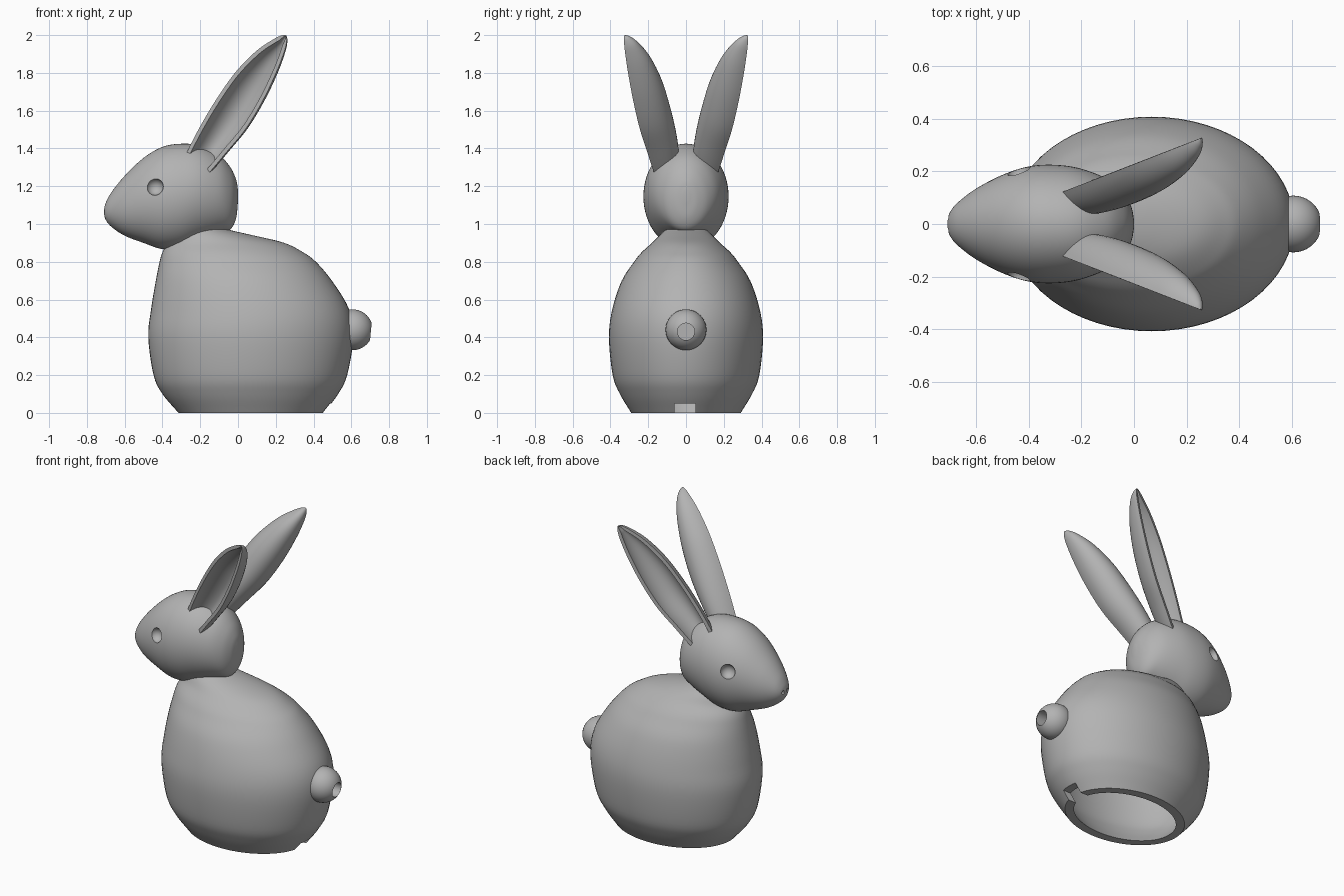
import bpy, bmesh, math
from mathutils import Vector

if "Cube" in bpy.data.objects:
    bpy.data.objects.remove(bpy.data.objects["Cube"])

grey = bpy.data.materials.new("plain grey")
grey.use_nodes = True
colour = (0.45, 0.45, 0.45, 1)
grey.diffuse_color = colour
grey.node_tree.nodes["Principled BSDF"].inputs["Base Color"].default_value = colour


def spline(keys, steps):
    """Smooth curve through the keys (Catmull-Rom)."""
    pts = [Vector(k) for k in keys]
    pts = [2 * pts[0] - pts[1]] + pts + [2 * pts[-1] - pts[-2]]
    out = []
    for a, b, c, d in zip(pts, pts[1:], pts[2:], pts[3:]):
        for i in range(steps):
            t = i / steps
            out.append(b + (c - a) * t / 2 + (2 * a - 5 * b + 4 * c - d) * t * t / 2
                       + (3 * b - a - 3 * c + d) * t ** 3 / 2)
    return out + [pts[-2]]


def ellipse(centre, a, b, n=64):
    angles = [2 * math.pi * i / n for i in range(n)]
    return [centre + a * math.cos(t) + b * math.sin(t) for t in angles]


def finish(bm, name):
    bmesh.ops.recalc_face_normals(bm, faces=bm.faces)
    mesh = bpy.data.meshes.new(name)
    bm.to_mesh(mesh)
    bm.free()
    mesh.materials.append(grey)
    obj = bpy.data.objects.new(name, mesh)
    bpy.context.collection.objects.link(obj)
    return obj


def loft(name, rings):
    """Skin closed rings and cap both ends."""
    bm = bmesh.new()
    rows = [[bm.verts.new(p) for p in ring] for ring in rings]
    n = len(rows[0])
    for r, s in zip(rows, rows[1:]):
        for i in range(n):
            j = (i + 1) % n
            bm.faces.new((r[i], r[j], s[j], s[i]))
    bm.faces.new(rows[0])
    bm.faces.new(rows[-1])
    return finish(bm, name)


def ball(name, centre, radius, scale=(1, 1, 1)):
    bm = bmesh.new()
    bmesh.ops.create_uvsphere(bm, u_segments=40, v_segments=24, radius=radius)
    bmesh.ops.scale(bm, vec=scale, verts=bm.verts)
    bmesh.ops.translate(bm, vec=centre, verts=bm.verts)
    return finish(bm, name)


def box(name, centre, size):
    bm = bmesh.new()
    bmesh.ops.create_cube(bm, size=1)
    bmesh.ops.scale(bm, vec=size, verts=bm.verts)
    bmesh.ops.translate(bm, vec=centre, verts=bm.verts)
    return finish(bm, name)


def activate(obj):
    bpy.ops.object.select_all(action='DESELECT')
    obj.select_set(True)
    bpy.context.view_layer.objects.active = obj


def carve(obj, cutters):
    activate(obj)
    for cutter in cutters:
        mod = obj.modifiers.new("carve", 'BOOLEAN')
        mod.operation, mod.solver, mod.object = 'DIFFERENCE', 'EXACT', cutter
        bpy.ops.object.modifier_apply(modifier=mod.name)
        bpy.data.objects.remove(cutter)


def smooth(obj, degrees=35):
    activate(obj)
    bpy.ops.object.shade_smooth_by_angle(angle=math.radians(degrees))


X, Y, Z = Vector((1, 0, 0)), Vector((0, 1, 0)), Vector((0, 0, 1))

# Body: height, front x, back x, half width
body_keys = [(0, -.315, .455, .29), (.1, -.4, .53, .35), (.2, -.447, .578, .388),
             (.4, -.475, .61, .408), (.55, -.46, .587, .39), (.7, -.435, .497, .34),
             (.8, -.415, .412, .275), (.85, -.4, .345, .235), (.9, -.375, .245, .18),
             (.94, -.36, .08, .14), (.97, -.345, -.05, .11), (.99, -.33, -.1, .1)]


def body_rings(keys, wall=0):
    return [ellipse(Vector(((f + b) / 2, 0, z)), X * ((b - f) / 2 - wall), Y * (w - wall))
            for z, f, b, w in spline(keys, 5)]


body = loft("body", body_rings(body_keys))
hollow = loft("hollow", [[p - Z * .01 for p in ring] for ring in body_rings(body_keys[:8], .06)])
cable_notch = box("cable_notch", (.45, -.005, 0), (.4, .11, .1))
carve(body, [hollow, cable_notch])
smooth(body)

# Head: x, top, bottom, half width
head_keys = [(-.71, 1.075, 1.055, .01), (-.7, 1.112, 1.022, .045), (-.67, 1.168, .985, .082),
             (-.6, 1.255, .938, .135), (-.5, 1.35, .9, .187), (-.4, 1.408, .867, .219),
             (-.3, 1.425, .872, .225), (-.2, 1.415, .91, .21), (-.1, 1.365, .947, .17),
             (-.04, 1.3, .972, .12), (-.01, 1.235, 1.03, .065), (0, 1.18, 1.12, .015)]
head = loft("head", [ellipse(Vector((x, 0, (t + b) / 2)), Y * w, Z * ((t - b) / 2))
                     for x, t, b, w in spline(head_keys, 6)])
cutters = []
for side in (-1, 1):
    cutters.append(ball("eye_socket", (-.44, side * .207, 1.197), .045))
    cutters.append(ball("nostril", (-.703, side * .022, 1.065), .012, (1, .7, 1.2)))
carve(head, cutters)
smooth(head)

# Tail: a ball with a round hole in its end
tail = ball("tail", (.606, 0, .44), .108)
bore = loft("bore", [ellipse(Vector((x, 0, .43)), Y * .045, Z * .045) for x in (.63, .8)])
carve(tail, [bore])
smooth(tail)

# Ears: cupped shells open to the side; x, z, half width, depth
ear_keys = [(-.29, 1.21, .06, .09), (-.21, 1.33, .085, .118), (-.13, 1.45, .102, .135),
            (-.035, 1.585, .115, .14), (.06, 1.73, .108, .132), (.15, 1.86, .08, .105),
            (.215, 1.945, .045, .065), (.243, 1.982, .022, .032), (.254, 1.996, .005, .006)]


def ear(name, side, n=20):
    across = Vector((.66, side * .26, -.7)).normalized()
    inward = Vector((.36, -side * .93, 0))
    rings = []
    for x, z, w, d in spline(ear_keys, 6):
        centre = Vector((x, side * (.17 + .388 * (x + .15)), z))
        wall = min(.022, w * .6)
        angles = [math.pi * i / n for i in range(n + 1)]
        outer = [centre + across * w * math.cos(t) + inward * d * math.sin(t) for t in angles]
        inner = [centre + across * (w - wall) * math.cos(t)
                 + inward * max(d - wall * 1.2, d * .3) * math.sin(t) for t in angles]
        rings.append(outer + inner[::-1])
    smooth(loft(name, rings), 40)


ear("left_ear", 1)
ear("right_ear", -1)
